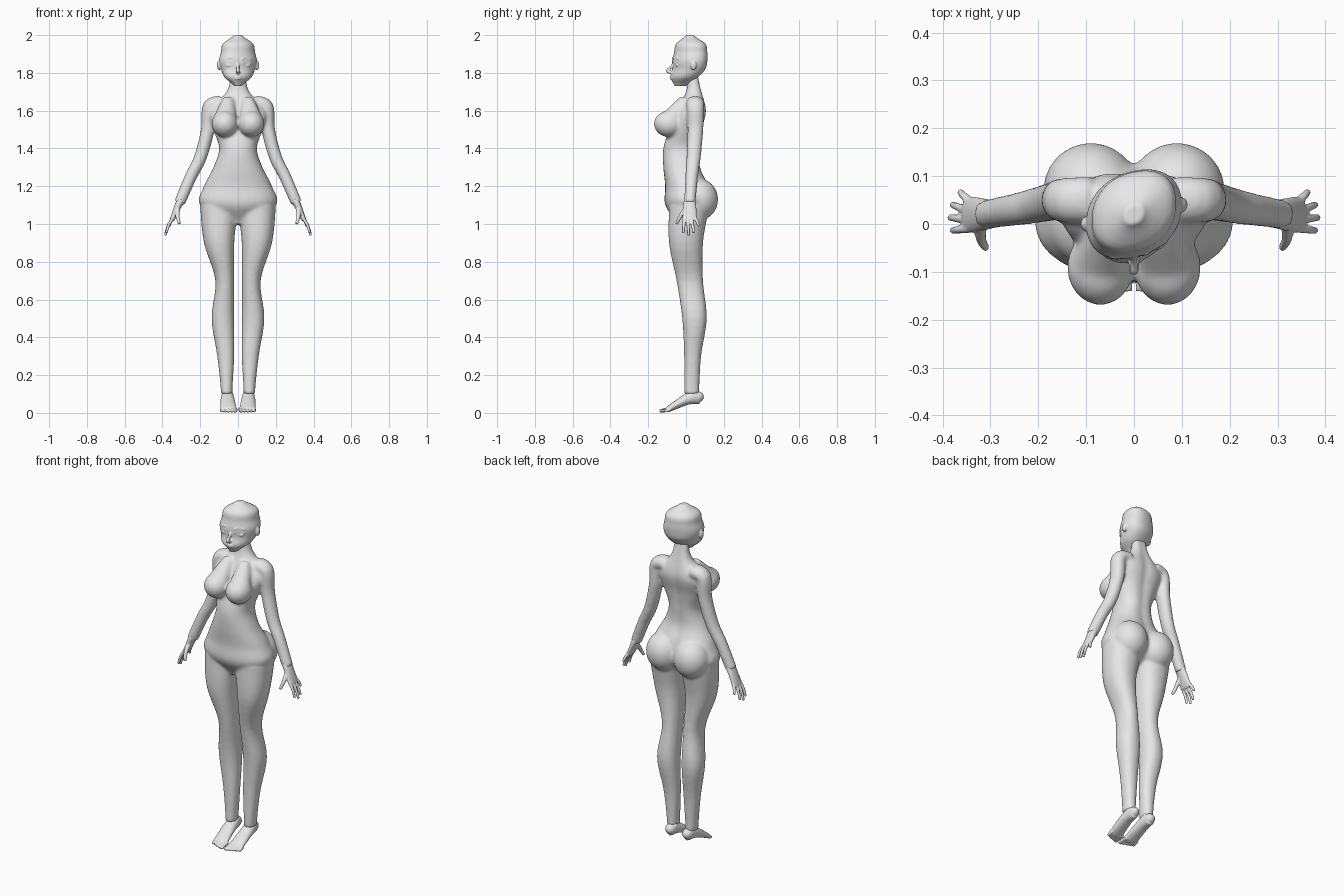
import bpy, bmesh, math
from mathutils import Vector, Matrix

if "Cube" in bpy.data.objects:
    bpy.data.objects.remove(bpy.data.objects["Cube"], do_unlink=True)

tone = (0.8, 0.8, 0.8, 1)
grey = bpy.data.materials.new("plain_grey")
grey.use_nodes = True
grey.diffuse_color = tone
grey.node_tree.nodes["Principled BSDF"].inputs["Base Color"].default_value = tone


def spline(points, steps=5):
    """Resample control points as a smooth curve through them."""
    points = [Vector(p) for p in points]
    padded = [points[0], *points, points[-1]]
    curve = []
    for before, start, end, after in zip(padded, padded[1:], padded[2:], padded[3:]):
        leave, arrive = (end - before) / 2, (after - start) / 2
        for k in range(steps):
            t = k / steps
            ease = t * t * (3 - 2 * t)
            curve.append(start.lerp(end, ease)
                         + leave * t * (1 - t) ** 2 - arrive * t * t * (1 - t))
    return curve + [points[-1]]


def skin(bm, loops):
    """Bridge point loops into a closed surface."""
    rings = [[bm.verts.new(point) for point in loop] for loop in loops]
    for low, high in zip(rings, rings[1:]):
        for i in range(len(low)):
            bm.faces.new((low[i - 1], low[i], high[i], high[i - 1]))
    bm.faces.new(rings[0])
    bm.faces.new(reversed(rings[-1]))


def stack(bm, base, step, inner, outer, front, back, side=1, groove=0, turn=0, sides=32):
    """Loft evenly spaced horizontal sections given by their extents."""
    extents = spline(list(zip(inner, outer, front, back)))
    height = step * (len(inner) - 1)
    loops = []
    for n, (left, right, near, far) in enumerate(extents):
        z = base + height * n / (len(extents) - 1)
        loop = []
        for i in range(sides):
            angle = math.tau * i / sides
            u, v = (math.copysign(abs(w) ** 0.9, w) for w in (math.cos(angle), math.sin(angle)))
            x = (left + right + (right - left) * u) / 2
            y = (near + far + (far - near) * v) / 2 + turn * x
            if v > 0:
                y -= groove * math.exp(-(x / 0.03) ** 2)
            loop.append((side * x, y, z))
        loops.append(loop)
    skin(bm, loops)


def tube(bm, points, wide, thick, side=1, across="Y", sides=16):
    """Sweep an ellipse whose two radii taper from start to end."""
    path = spline(points)
    axis = Vector((across == "X", across == "Y", 0))
    last = len(path) - 1
    loops = []
    for i, centre in enumerate(path):
        along = (path[min(i + 1, last)] - path[max(i - 1, 0)]).normalized()
        p = (axis - along * axis.dot(along)).normalized()
        q = along.cross(p)
        t = i / last
        p *= wide[0] + (wide[1] - wide[0]) * t
        q *= thick[0] + (thick[1] - thick[0]) * t
        loop = []
        for k in range(sides):
            angle = math.tau * k / sides
            point = centre + p * math.cos(angle) + q * math.sin(angle)
            point.x *= side
            loop.append(point)
        loops.append(loop)
    skin(bm, loops)


def ball(bm, centre, radii):
    matrix = Matrix.Translation(centre) @ Matrix.Diagonal((*radii, 1))
    bmesh.ops.create_uvsphere(bm, u_segments=24, v_segments=16, radius=1, matrix=matrix)


def finish(bm, name, voxel, rounds):
    """Fuse the overlapping volumes into one smooth skin."""
    bmesh.ops.recalc_face_normals(bm, faces=bm.faces)
    for face in bm.faces:
        face.smooth = True
    mesh = bpy.data.meshes.new(name)
    bm.to_mesh(mesh)
    bm.free()
    mesh.materials.append(grey)
    part = bpy.data.objects.new(name, mesh)
    bpy.context.collection.objects.link(part)
    fuse = part.modifiers.new("fuse", "REMESH")
    fuse.mode, fuse.voxel_size, fuse.use_smooth_shade = "VOXEL", voxel, True
    relax = part.modifiers.new("relax", "SMOOTH")
    relax.factor, relax.iterations = 0.5, rounds


def negative(values):
    return [-value for value in values]


# Body: torso and neck from crotch to nape
bm = bmesh.new()
width = [.03, .2, .18, .13, .1, .13, .15, .06, .04]
stack(bm, 1, .1, negative(width), width,
      front=[-.05, -.11, -.11, -.12, -.12, -.09, -.05, 0, .01],
      back=[.04, .13, .12, .08, .08, .09, .11, .09, .07], groove=.01)

for side in (1, -1):
    # Leg from ankle to hip
    stack(bm, .1, .2, [.03, .02, .02, .02, .02, 0], [.09, .11, .14, .12, .18, .2],
          front=[-.01, -.01, -.02, -.05, -.09, -.09],
          back=[.07, .08, .11, .09, .09, .12], side=side)
    # Arm from shoulder to wrist
    tube(bm, [(.09, .05, 1.64), (.15, .05, 1.62), (.16, .05, 1.5), (.2, .04, 1.35),
              (.25, .03, 1.25), (.31, .02, 1.11)],
         wide=(.05, .03), thick=(.04, .03), side=side, sides=24)
    # Breast with its upper slope, and buttock
    ball(bm, (side * .07, -.09, 1.53), (.07, .08, .07))
    tube(bm, [(.05, 0, 1.66), (.07, -.09, 1.54)], (.03, .07), (.03, .06), side, "X")
    ball(bm, (side * .09, .07, 1.13), (.1, .1, .11))
finish(bm, "body", .008, 8)

# Head: skull turned slightly to one side
bm = bmesh.new()
width = [.02, .07, .09, .1, .09, .08, .02]
stack(bm, 1.73, .045, negative(width), width,
      front=[-.06, -.08, -.07, -.07, -.06, -.05, 0],
      back=[0, .06, .1, .11, .11, .1, .04], turn=.2, sides=40)
# Nose and lips
tube(bm, [(0, -.06, 1.86), (0, -.08, 1.83), (0, -.1, 1.81), (0, -.07, 1.8)],
     (.006, .012), (.006, .009), across="X")
for z in (1.77, 1.78):
    ball(bm, (0, -.075, z), (.02, .01, .006))
for side in (1, -1):
    turn = side * .01
    # Upper lid, brow, eye and ear
    for z in (1.85, 1.87):
        tube(bm, [(.02, -.065, z), (.04, turn - .06, z + .01), (.07, turn - .045, z)],
             (.005, .005), (.005, .004), side)
    ball(bm, (side * .045, turn - .055, 1.84), (.02, .01, .008))
    ball(bm, (side * .1, .02 + 2 * turn, 1.84), (.012, .016, .026))
finish(bm, "head", .004, 4)

for side, label in ((1, "left"), (-1, "right")):
    # Hand: palm, four spread fingers and thumb
    bm = bmesh.new()
    tube(bm, [(.3, .02, 1.13), (.32, .02, 1.09), (.35, .02, 1.02)],
         (.03, .04), (.025, .012), side)
    for i in range(4):
        y = .045 - .018 * i
        reach = .1 - .012 * (i - 2) ** 2
        root = Vector((.34, y, 1.04))
        middle = root + Vector((reach * .3, y * .3, -reach / 2))
        tip = root + Vector((reach * .45, y * .5, -reach))
        tube(bm, [root, middle, tip], (.01, .007), (.01, .007), side)
    tube(bm, [(.32, 0, 1.08), (.32, -.03, 1.04), (.31, -.05, 1)], (.014, .008), (.014, .008), side)
    finish(bm, label + "_hand", .004, 4)

    # Foot: raised heel, sloping instep and five toes
    bm = bmesh.new()
    ball(bm, (side * .055, .06, .085), (.03, .035, .03))
    tube(bm, [(.055, .06, .09), (.055, 0, .07), (.05, -.1, .016)],
         (.03, .045), (.045, .014), side, "X")
    for i in range(5):
        x, radius, tip = .015 + .018 * i, .012 - .001 * i, -.14 + .007 * i
        tube(bm, [(x, -.08, .02), (x, tip + .02, .014), (x, tip, .009)],
             (radius, radius), (radius, .008), side, "X")
    finish(bm, label + "_foot", .004, 4)
